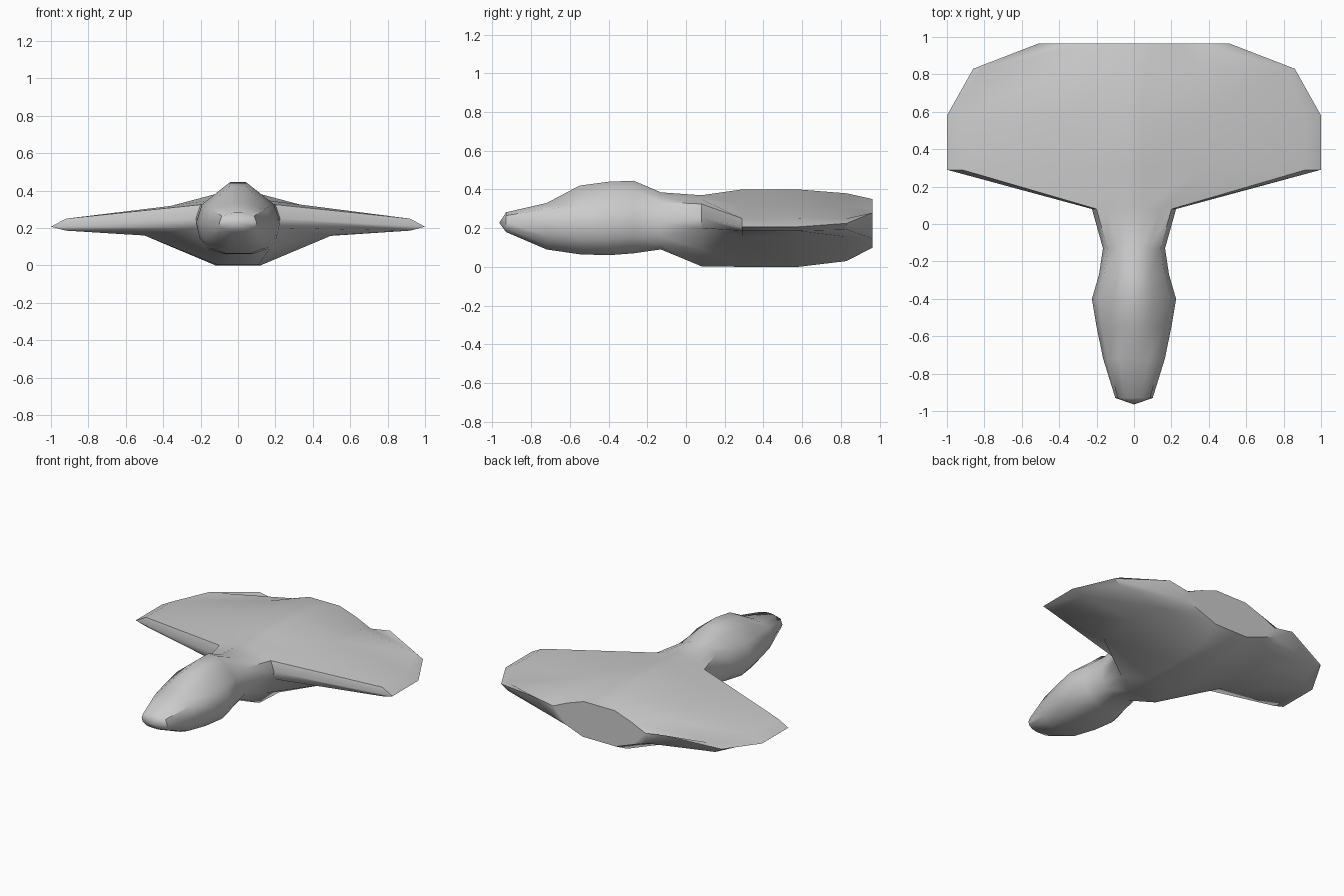
import bpy, bmesh

if "Cube" in bpy.data.objects:
    bpy.data.objects.remove(bpy.data.objects["Cube"])

# Fuselage stations: y, half width, top z, shoulder z, bottom z
fuselage = [
    (-0.93, 0.10, 0.282, 0.265, 0.180),
    (-0.72, 0.165, 0.33, 0.30, 0.09),
    (-0.55, 0.20, 0.42, 0.315, 0.065),
    (-0.40, 0.225, 0.44, 0.325, 0.06),
    (-0.27, 0.187, 0.445, 0.33, 0.07),
    (-0.13, 0.166, 0.385, 0.335, 0.09),
]


def body_section(w, top, sh, bot):
    mid = 0.228
    return [(0.22 * w, top), (0.48 * w, sh + 0.6 * (top - sh)), (0.86 * w, sh), (w, mid),
            (0.91 * w, mid - 0.5 * (mid - bot)), (0.68 * w, bot + 0.15 * (mid - bot)),
            (0.34 * w, bot)]


# Wing sections (right half, from top centre round to bottom centre)
root = [(0.05, 0.37), (0.14, 0.35), (0.20, 0.325), (0.225, 0.25),
        (0.215, 0.20), (0.17, 0.09), (0.11, 0.003)]
mid_wing = [(0.05, 0.40), (0.36, 0.318), (0.92, 0.25), (1.0, 0.207),
            (0.92, 0.186), (0.5, 0.16), (0.12, 0.0)]
aft_wing = [(0.05, 0.38), (0.36, 0.308), (0.81, 0.25), (0.86, 0.225),
            (0.81, 0.192), (0.45, 0.155), (0.12, 0.03)]
tail = [(0.12, 0.35), (0.25, 0.305), (0.36, 0.255), (0.51, 0.28),
        (0.36, 0.185), (0.25, 0.145), (0.13, 0.10)]

sections = [(y, body_section(*s)) for y, *s in fuselage]
sections += [(0.08, root), (0.29, mid_wing), (0.58, mid_wing), (0.83, aft_wing), (0.965, tail)]

# Loft mirrored rings into one blended hull
bm = bmesh.new()
rings = []
for y, half in sections:
    loop = half + [(-x, z) for x, z in reversed(half)]
    rings.append([bm.verts.new((x, y, z)) for x, z in loop])
n = len(rings[0])
for a, b in zip(rings, rings[1:]):
    for i in range(n):
        j = (i + 1) % n
        bm.faces.new((a[i], a[j], b[j], b[i]))

# Pointed nose and flat tail
tip = bm.verts.new((0, -0.965, 0.228))
for i in range(n):
    bm.faces.new((tip, rings[0][(i + 1) % n], rings[0][i]))
bm.faces.new(rings[-1])
bmesh.ops.recalc_face_normals(bm, faces=bm.faces)

mesh = bpy.data.meshes.new("winged_hull")
bm.to_mesh(mesh)
bm.free()
hull = bpy.data.objects.new("winged_hull", mesh)
bpy.context.collection.objects.link(hull)
bpy.context.view_layer.objects.active = hull
hull.select_set(True)
bpy.ops.object.shade_smooth_by_angle(angle=0.8)
